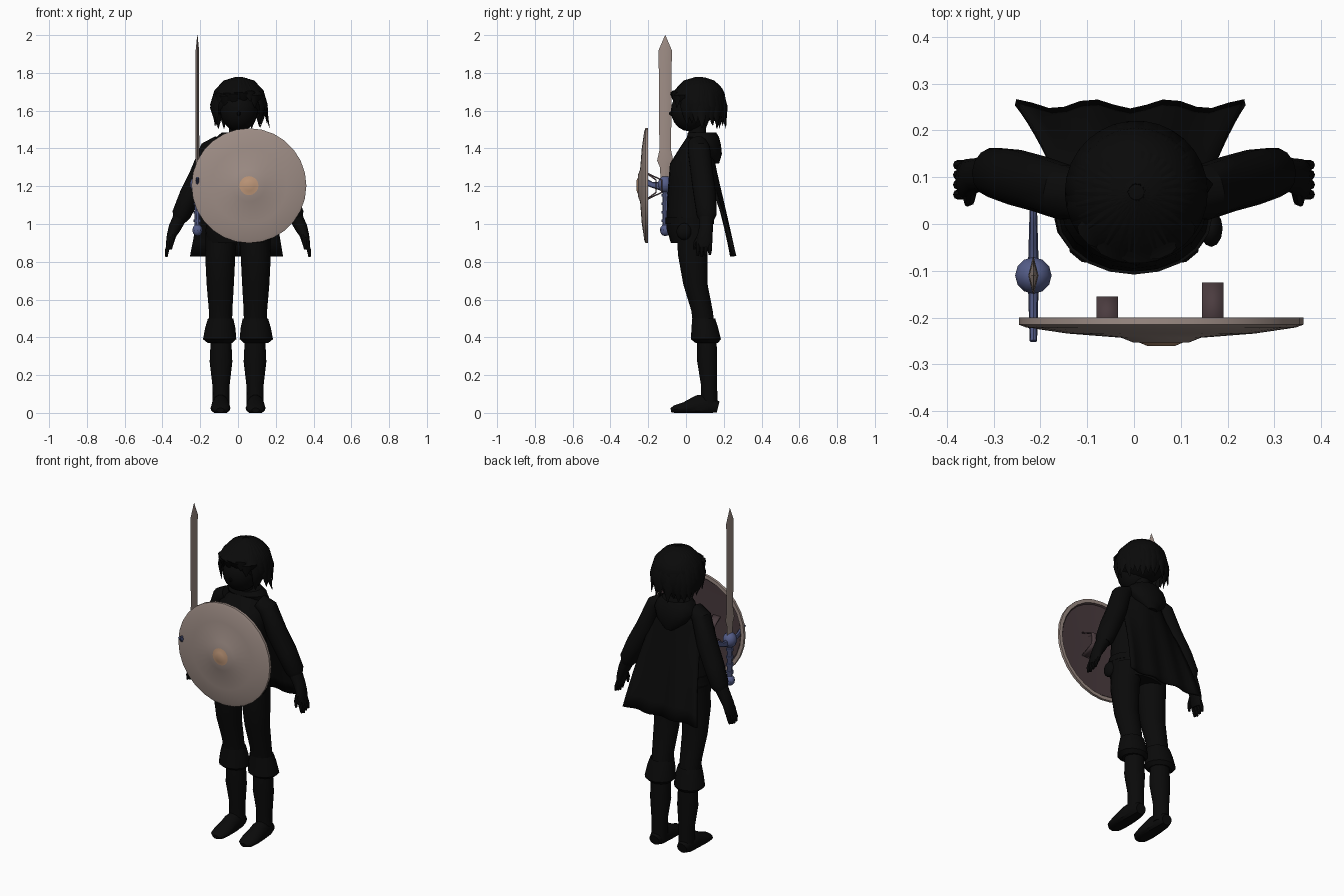
import bpy, bmesh, math, random
from mathutils import Vector

random.seed(4)
if "Cube" in bpy.data.objects:
    bpy.data.objects.remove(bpy.data.objects["Cube"])
X, Y, Z = Vector((1, 0, 0)), Vector((0, 1, 0)), Vector((0, 0, 1))
made = []


def material(name, r, g, b):
    m = bpy.data.materials.new(name)
    m.use_nodes = True
    m.diffuse_color = (r, g, b, 1)
    m.node_tree.nodes["Principled BSDF"].inputs["Base Color"].default_value = (r, g, b, 1)
    return m


BLACK = material("black cloth", .003, .003, .003)
STONE = material("warm grey", .34, .265, .235)
TAN = material("tan boss", .52, .31, .19)
BROWN = material("dark brown wood", .07, .045, .05)
BLUE = material("slate blue", .09, .11, .25)


def finish(name, bm, *mats):
    bmesh.ops.recalc_face_normals(bm, faces=bm.faces)
    mesh = bpy.data.meshes.new(name)
    bm.to_mesh(mesh)
    bm.free()
    for m in mats:
        mesh.materials.append(m)
    obj = bpy.data.objects.new(name, mesh)
    bpy.context.collection.objects.link(obj)
    made.append(obj)
    return obj


def bridge(bm, a, b, mat=0):
    n = len(a)
    for i in range(n):
        f = bm.faces.new((a[i], a[(i + 1) % n], b[(i + 1) % n], b[i]))
        f.material_index = mat


def sweep(name, rings, mat=BLACK, sides=14, ref=Y, level=False):
    """Closed tube through rings of (x, y, z, half width, half depth)."""
    bm, loops = bmesh.new(), []
    centres = [Vector(r[:3]) for r in rings]
    for i, r in enumerate(rings):
        t = centres[min(i + 1, len(rings) - 1)] - centres[max(i - 1, 0)]
        t = Z if level else t.normalized()
        u = t.cross(ref).normalized()
        w = u.cross(t)
        loop = []
        for k in range(sides):
            a = math.tau * k / sides
            p = centres[i] + u * r[3] * math.cos(a) + w * r[4] * math.sin(a)
            p.z = max(p.z, 0)
            loop.append(bm.verts.new(p))
        loops.append(loop)
    for a, b in zip(loops, loops[1:]):
        bridge(bm, a, b)
    bm.faces.new(loops[0])
    bm.faces.new(loops[-1])
    return finish(name, bm, mat)


def ball(name, centre, size, mat=BLACK, seg=18):
    bm = bmesh.new()
    bmesh.ops.create_uvsphere(bm, u_segments=seg, v_segments=seg // 2 + 1, radius=1)
    for v in bm.verts:
        v.co = Vector(centre) + Vector(a * b for a, b in zip(v.co, size))
    return finish(name, bm, mat)


# Tunic, belt and neck
sweep("tunic", [(0, .03, .9, .165, .11), (0, .02, .97, .172, .122),
                (0, .02, 1.07, .155, .122), (0, .025, 1.2, .15, .12),
                (0, .03, 1.32, .155, .115), (0, .05, 1.4, .14, .085),
                (0, .06, 1.46, .07, .055)], sides=20, level=True)
sweep("belt", [(0, .02, z, .168, .128) for z in (1.0, 1.035)], sides=20, level=True)
sweep("neck", [(0, .06, z, .048, .048) for z in (1.42, 1.54)], level=True)
ball("belt_pouch", (.165, -.01, .96), (.025, .04, .045), seg=12)

# Head, nose and hair mass
ball("head", (.005, .02, 1.6), (.1, .1, .11))
ball("nose", (.005, -.077, 1.585), (.01, .013, .013), seg=8)
ball("hair_cap", (.005, .073, 1.658), (.137, .137, .12), seg=22)

# Hair locks fall from the crown all round, shorter over the brow
for i in range(30):
    a = math.tau * i / 30
    d = Vector((math.sin(a), -math.cos(a), 0))
    front = math.cos(a) > .55
    drop = random.uniform(.12, .16) if front else random.uniform(.23, .27)
    flick = random.uniform(-.03, .012) + (.02 if i % 6 == 2 else 0)
    path = ((.015, 0, .02), (.075, .02, .03), (.12, .07, .034),
            (.143, .6 * drop, .03), (.14 + flick * .4, .8 * drop, .02),
            (.14 + flick, drop, .002))
    rings = []
    for out, down, wide in path:
        p = Vector((.005, .068, 1.772 - down)) + d * out
        rings.append((*p, wide, wide * .35))
    sweep("hair_lock", rings, sides=6, ref=d)

# Hood gathered round the neck
sweep("hood", [(0, .15, 1.32, .03, .025), (0, .135, 1.37, .095, .055),
               (0, .105, 1.42, .125, .08), (0, .09, 1.46, .115, .085),
               (0, .085, 1.485, .085, .075)], sides=16, level=True)

# Cape: a flared sheet, wrapping the shoulders and straight at the hem
bm = bmesh.new()
rows, cols, grid = 8, 14, []
for r in range(rows + 1):
    v = r / rows
    row = []
    for c in range(cols + 1):
        u = 2 * c / cols - 1
        wrap = .09 * (1 - v) ** 2 * u * u
        fold = .01 * v * math.cos(3 * math.pi * u)
        row.append(bm.verts.new((u * (.145 + .1 * v) - .008 * v,
                                 .125 + .125 * v - wrap - fold,
                                 1.44 - .61 * v - .04 * (1 - v) * u * u)))
    grid.append(row)
for a, b in zip(grid, grid[1:]):
    for c in range(cols):
        bm.faces.new((a[c], a[c + 1], b[c + 1], b[c]))
cape = finish("cape", bm, BLACK)
solid = cape.modifiers.new("thickness", "SOLIDIFY")
solid.thickness = .014
solid.offset = 0

for s, side in ((1, "left"), (-1, "right")):
    # Leg, turned-down boot cuff, boot and foot
    sweep(side + "_thigh", [(s * .085, .04, .98, .085, .09), (s * .094, .035, .84, .08, .08),
                            (s * .094, .05, .68, .072, .066), (s * .092, .085, .54, .062, .058),
                            (s * .092, .1, .42, .06, .058)], level=True)
    sweep(side + "_boot_cuff", [(s * .095, .11, .37, .065, .06), (s * .097, .105, .39, .088, .082),
                                (s * .094, .1, .45, .08, .072), (s * .092, .093, .5, .067, .063),
                                (s * .092, .093, .48, .055, .05)], level=True)
    sweep(side + "_boot", [(s * .09, .11, .4, .054, .053), (s * .09, .112, .27, .06, .054),
                           (s * .09, .122, .15, .046, .044), (s * .09, .122, .03, .045, .046)],
          level=True)
    sweep(side + "_foot", [(s * .092, .17, .03, .032, .03), (s * .092, .13, .04, .044, .06),
                           (s * .092, .06, .035, .048, .06), (s * .093, -.01, .025, .053, .032),
                           (s * .093, -.06, .018, .044, .022), (s * .093, -.08, .014, .02, .012)],
          ref=Z)
    # Sleeve, forearm cuff and hand
    sweep(side + "_sleeve", [(s * .1, .06, 1.43, .04, .05), (s * .15, .068, 1.4, .05, .06),
                             (s * .2, .085, 1.26, .057, .06), (s * .255, .1, 1.15, .056, .06),
                             (s * .3, .11, 1.05, .05, .054), (s * .31, .11, 1.02, .035, .038)])
    sweep(side + "_glove", [(s * .295, .108, 1.06, .038, .042), (s * .335, .105, .98, .033, .036),
                            (s * .352, .1, .94, .025, .04), (s * .362, .095, .895, .02, .042),
                            (s * .366, .093, .875, .014, .036)])
    for k in range(4):
        y, low = .063 + .021 * k, .825 + .006 * abs(k - 1)
        sweep(side + "_finger", [(s * .362, y, .9, .011, .011), (s * .376, y, .86, .011, .011),
                                 (s * .379, y, low, .006, .006)], sides=8)
    sweep(side + "_thumb", [(s * .348, .075, .94, .014, .014), (s * .352, .05, .9, .012, .012),
                            (s * .356, .043, .865, .006, .006)], sides=8)

# Shield: profile of (radius, depth, colour of the band up to the next point)
profile = [(.028, -.261, 1), (.05, -.252, 0), (.06, -.253, 0), (.085, -.243, 0),
           (.2, -.234, 0), (.288, -.221, 0), (.304, -.215, 0), (.304, -.2, 0),
           (.283, -.2, 2), (.276, -.208, 2), (.08, -.218, 2)]
bm = bmesh.new()
loops = []
for rad, y, _ in profile:
    loops.append([bm.verts.new((.058 + rad * math.cos(math.tau * k / 28), y,
                                1.203 + rad * math.sin(math.tau * k / 28))) for k in range(28)])
for i in range(len(loops) - 1):
    bridge(bm, loops[i], loops[i + 1], profile[i][2])
bm.faces.new(loops[0]).material_index = 1
bm.faces.new(loops[-1]).material_index = 2
finish("shield", bm, STONE, TAN, BROWN)

# Arm straps behind the shield
for x, reach in ((-.057, .055), (.168, .085)):
    bm = bmesh.new()
    ends = [[bm.verts.new((x + w, -.21 + reach * f, 1.2 + h)) for f, h in
             ((0, -.075), (1, -.035), (1, .035), (0, .075))] for w in (-.023, .023)]
    for i in range(3):
        bm.faces.new((ends[0][i], ends[0][i + 1], ends[1][i + 1], ends[1][i]))
    strap = finish("shield_strap", bm, BROWN)
    strap.modifiers.new("thickness", "SOLIDIFY").thickness = .008

# Sword: diamond blade, winged guard, banded grip and pommel
SX, SY = -.215, -.11
sweep("sword_blade", [(SX, SY, z, t, w) for z, t, w in
                      ((1.22, .01, .024), (1.3, .011, .028), (1.335, .011, .043),
                       (1.39, .01, .031), (1.92, .009, .035), (2.0, .001, .001))],
      STONE, sides=4, level=True)
sweep("sword_guard", [(SX, SY + .14 * f, 1.195 + .05 * f * f, .012 - .004 * abs(f), h) for f, h in
                      ((-1, .004), (-.85, .018), (-.5, .015), (0, .026),
                       (.5, .015), (.85, .018), (1, .004))], BLUE, sides=8, ref=Z)
ball("guard_boss", (SX, SY, 1.21), (.04, .04, .045), BLUE, seg=12)
sweep("sword_grip", [(SX, SY, z, .015, .015) for z in (.97, 1.19)], BLUE, sides=10, level=True)
for k in range(4):
    z = 1.01 + k * .045
    sweep("grip_band", [(SX, SY, z + h, .02, .02) for h in (0, .015)], BLUE, sides=10, level=True)
ball("sword_pommel", (SX, SY, .968), (.028, .028, .032), BLUE, seg=10)

# Smooth rounded parts, keep hard edges
bpy.ops.object.select_all(action="DESELECT")
for obj in made:
    obj.select_set(True)
bpy.context.view_layer.objects.active = made[0]
bpy.ops.object.shade_smooth_by_angle(angle=math.radians(35))
